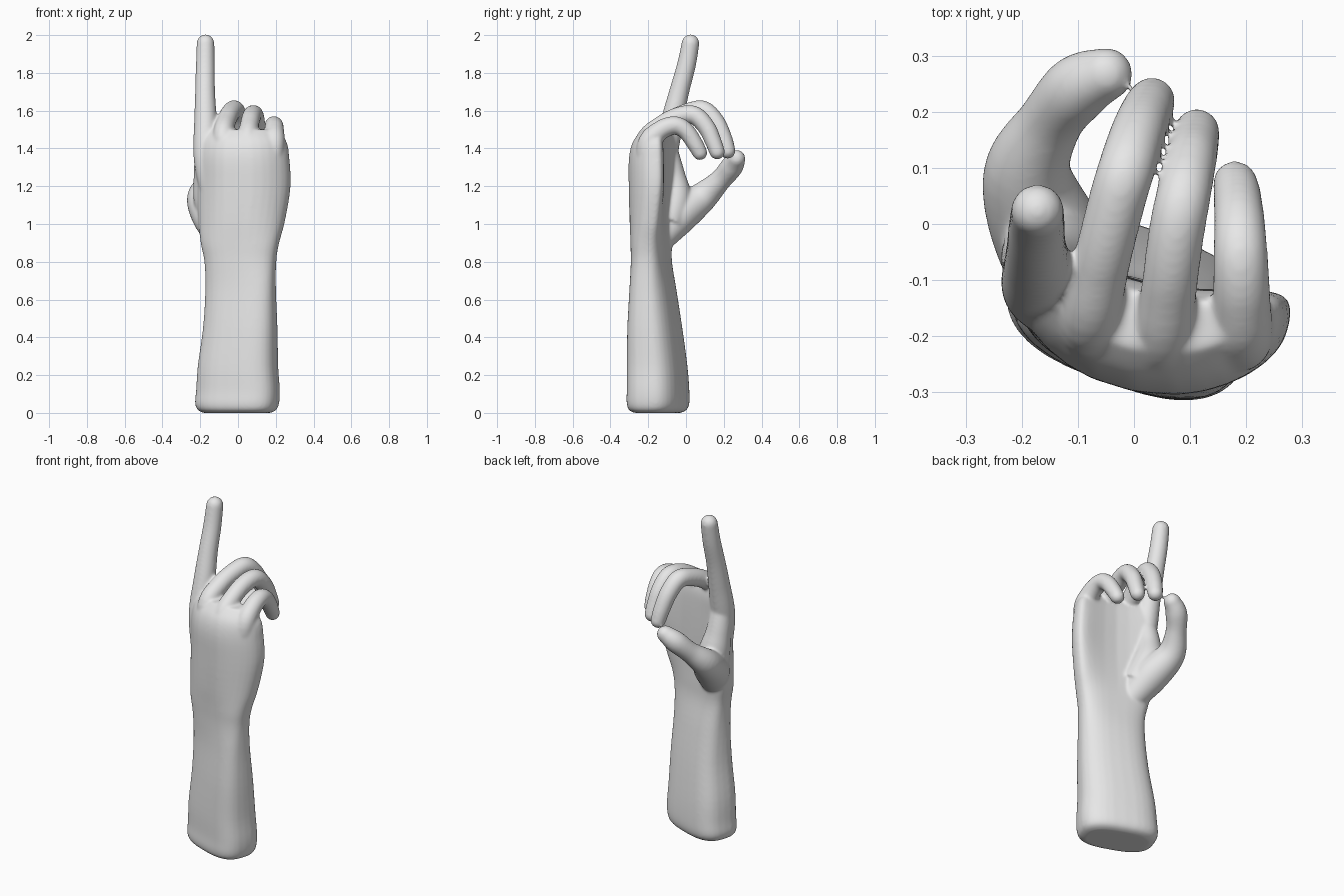
import bpy, bmesh, math
from mathutils import Vector

default = bpy.data.objects.get("Cube")
if default:
    bpy.data.objects.remove(default, do_unlink=True)

SIDES = 32
bm = bmesh.new()


def spline(rows, steps):
    """Smoothly interpolate rows of numbers through every row."""
    rows = [Vector(r) for r in rows]
    out = []
    for i in range(len(rows) - 1):
        a, b = rows[max(i - 1, 0)], rows[i]
        c, d = rows[i + 1], rows[min(i + 2, len(rows) - 1)]
        for s in range(steps):
            t = s / steps
            out.append(b + (c - a) * (t / 2)
                       + (a * 2 - b * 5 + c * 4 - d) * (t * t / 2)
                       + (b * 3 - a - c * 3 + d) * (t ** 3 / 2))
    return out + [rows[-1]]


def skin(rings):
    """Bridge rings of points into a closed body."""
    loops = [[bm.verts.new(p) for p in ring] for ring in rings]
    for low, high in zip(loops, loops[1:]):
        for i in range(SIDES):
            j = (i + 1) % SIDES
            bm.faces.new((low[i], low[j], high[j], high[i]))
    bm.faces.new(loops[0][::-1])
    bm.faces.new(loops[-1])


def oval(z, cx, cy, a, b, turn, cup, power=2.8):
    """Rounded, turned cross-section of the arm, cupped towards the palm."""
    pts = []
    r = math.radians(turn)
    for i in range(SIDES):
        t = math.tau * i / SIDES
        c, s = math.cos(t), math.sin(t)
        x = math.copysign(abs(c) ** (2 / power), c)
        y = math.copysign(abs(s) ** (2 / power), s) * b + cup * x * x
        x *= a
        pts.append((cx + x * math.cos(r) - y * math.sin(r),
                    cy + x * math.sin(r) + y * math.cos(r), z))
    return pts


def finger(rows):
    """Tapered tube with a round tip through x, y, z, radius rows."""
    spine = [(p.xyz, p.w) for p in spline(rows, 6)]
    tip, r = spine[-1]
    direction = (tip - spine[-2][0]).normalized()
    for k in range(1, 6):
        a = k * math.pi / 11
        spine.append((tip + direction * r * math.sin(a), r * math.cos(a)))
    rings = []
    for i, (p, r) in enumerate(spine):
        t = (spine[min(i + 1, len(spine) - 1)][0] - spine[max(i - 1, 0)][0]).normalized()
        side = (Vector((1, 0, 0)) - t * t.x).normalized()
        up = t.cross(side)
        rings.append([p + (side * math.cos(u) + up * math.sin(u)) * r
                      for u in (math.tau * n / SIDES for n in range(SIDES))])
    skin(rings)


# Forearm and palm: height, centre x, centre y, half width, half depth, turn, cup
arm = [
    (0, -.005, -.15, .18, .1, -20, 0),
    (.015, -.005, -.15, .208, .128, -20, 0),
    (.05, -.005, -.148, .223, .141, -20, 0),
    (.12, 0, -.148, .222, .141, -20, 0),
    (.25, 0, -.153, .213, .137, -20, 0),
    (.45, .012, -.165, .198, .123, -20, 0),
    (.65, .014, -.175, .189, .104, -18, 0),
    (.8, .01, -.187, .192, .092, -14, .01),
    (.9, .006, -.191, .21, .092, -13, .02),
    (1.02, .01, -.198, .232, .094, -12, .05),
    (1.2, .018, -.202, .249, .097, -11, .075),
    (1.35, .016, -.202, .244, .096, -11, .075),
    (1.44, .014, -.192, .23, .082, -12, .07),
    (1.5, .005, -.172, .185, .05, -14, .05),
]
skin([oval(*row) for row in spline(arm, 4)])

# Raised index finger
finger([(-.14, -.15, 1.15, .055), (-.168, -.115, 1.35, .067), (-.172, -.072, 1.55, .06),
        (-.174, -.036, 1.7, .053), (-.173, .002, 1.84, .05), (-.172, .024, 1.957, .047)])

# Curled middle, ring and little fingers
finger([(-.05, -.19, 1.22, .045), (-.078, -.185, 1.45, .053), (-.06, -.08, 1.548, .051),
        (-.032, .035, 1.597, .051), (-.013, .1, 1.598, .051), (.006, .16, 1.535, .049),
        (.022, .2, 1.45, .046), (.032, .22, 1.387, .042)])
finger([(.045, -.23, 1.22, .045), (.05, -.22, 1.43, .053), (.062, -.12, 1.53, .05),
        (.075, -.02, 1.575, .05), (.088, .05, 1.573, .049), (.1, .11, 1.51, .047),
        (.108, .145, 1.435, .044), (.112, .165, 1.382, .041)])
finger([(.17, -.2, 1.2, .05), (.19, -.205, 1.41, .056), (.192, -.14, 1.492, .052),
        (.19, -.06, 1.522, .049), (.188, 0, 1.492, .046), (.184, .05, 1.42, .043),
        (.18, .073, 1.377, .04)])

# Thumb, and the web that joins it to the palm
finger([(-.09, -.14, .92, .075), (-.145, -.04, 1.04, .098), (-.19, .085, 1.14, .08),
        (-.15, .18, 1.23, .058), (-.1, .242, 1.303, .06), (-.05, .267, 1.345, .048)])
finger([(-.1, -.1, 1.0, .09), (-.145, -.06, 1.13, .09), (-.165, -.075, 1.26, .07),
        (-.168, -.1, 1.38, .06)])

bmesh.ops.recalc_face_normals(bm, faces=bm.faces[:])
mesh = bpy.data.meshes.new("pointing_hand")
bm.to_mesh(mesh)
bm.free()
hand = bpy.data.objects.new("pointing_hand", mesh)
bpy.context.collection.objects.link(hand)

# One plain grey material
grey = bpy.data.materials.new("light grey")
grey.use_nodes = True
grey.diffuse_color = (.8, .8, .8, 1)
grey.node_tree.nodes["Principled BSDF"].inputs["Base Color"].default_value = (.8, .8, .8, 1)
mesh.materials.append(grey)

# Fuse the parts into one soft skin
fuse = hand.modifiers.new("fuse", "REMESH")
fuse.mode = "VOXEL"
fuse.voxel_size = .007
fuse.use_smooth_shade = True
soften = hand.modifiers.new("soften", "SMOOTH")
soften.factor = .5
soften.iterations = 16
